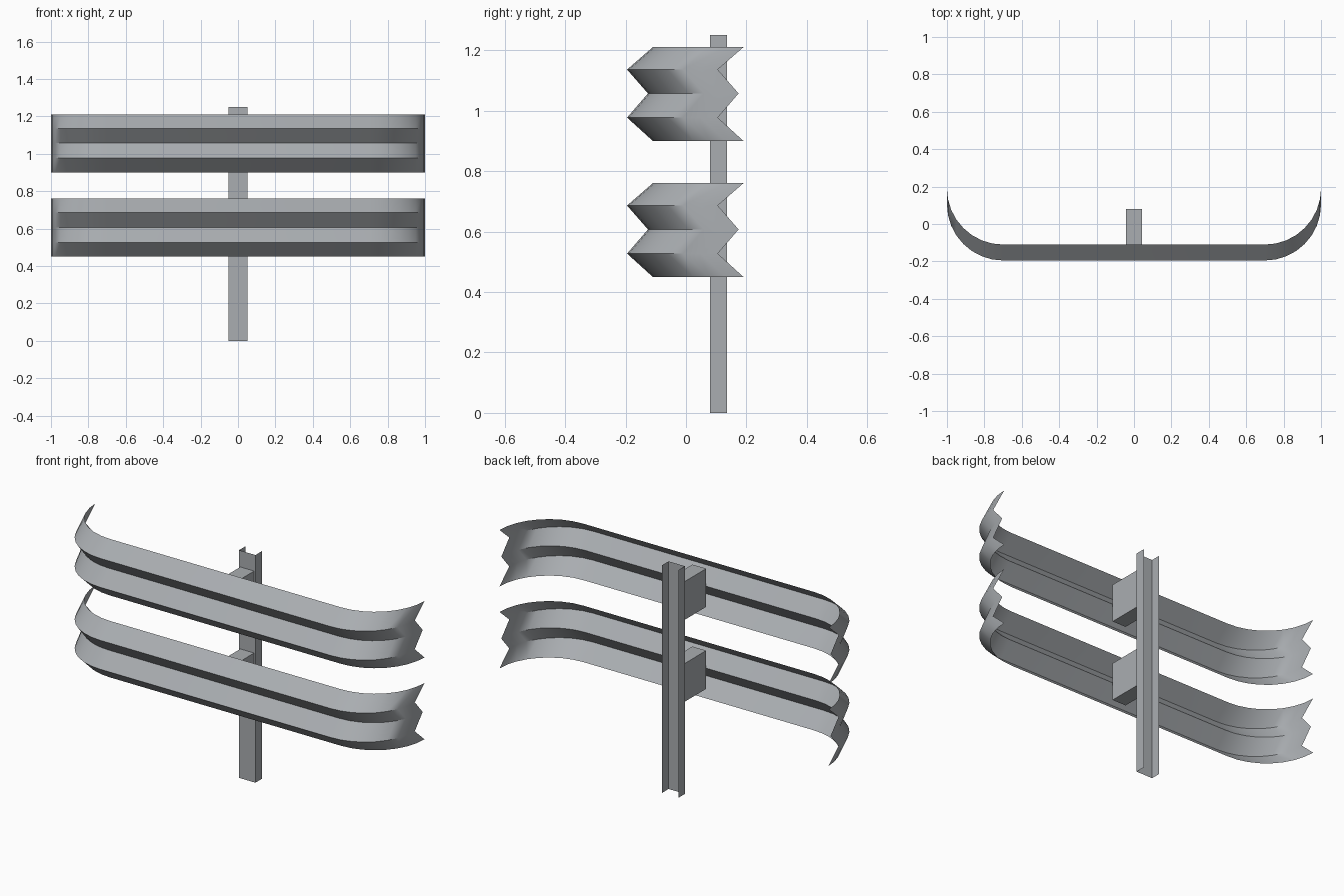
import bpy, bmesh, math

if "Cube" in bpy.data.objects:
    bpy.data.objects.remove(bpy.data.objects["Cube"])

steel = bpy.data.materials.new("galvanised grey")
steel.diffuse_color = (0.40, 0.42, 0.44, 1)
steel.use_nodes = True
steel.node_tree.nodes["Principled BSDF"].inputs["Base Color"].default_value = steel.diffuse_color


def make_object(name, bm):
    mesh = bpy.data.meshes.new(name)
    bm.to_mesh(mesh)
    bm.free()
    mesh.materials.append(steel)
    obj = bpy.data.objects.new(name, mesh)
    bpy.context.collection.objects.link(obj)
    return obj


def sheet(name, rows):
    """Thin sheet skinned between successive rows of points."""
    bm = bmesh.new()
    grid = [[bm.verts.new(p) for p in row] for row in rows]
    for a, b in zip(grid, grid[1:]):
        for i in range(len(a) - 1):
            bm.faces.new((a[i], a[i + 1], b[i + 1], b[i]))
    return make_object(name, bm)


# Plan path of a rail: straight middle, ends curved back a quarter turn
R, SEG = 0.3, 8
right = [(0.7 + R * math.sin(t), R * (1 - math.cos(t)))
         for t in (math.pi / 2 * i / SEG for i in range(SEG + 1))]
path = [(-x, y) for x, y in reversed(right)] + right

# W-shaped rail section (y, height above the rail's lower edge)
section = [(-0.11, 0), (-0.195, 0.077), (-0.126, 0.157), (-0.195, 0.236), (-0.11, 0.31)]

for label, z0 in (("lower", 0.45), ("upper", 0.90)):
    # Rail
    rail = sheet(label + "_rail", [[(x, y + sy, z0 + sz) for x, y in path] for sy, sz in section])
    bpy.ops.object.select_all(action='DESELECT')
    rail.select_set(True)
    bpy.context.view_layer.objects.active = rail
    bpy.ops.object.shade_smooth_by_angle(angle=math.radians(40))

    # Spacer block between rail and post
    bm = bmesh.new()
    bmesh.ops.create_cube(bm, size=1)
    bmesh.ops.scale(bm, vec=(0.084, 0.195, 0.21), verts=bm.verts)
    bmesh.ops.translate(bm, vec=(0, -0.0175, z0 + 0.155), verts=bm.verts)
    make_object(label + "_spacer", bm)

# Channel post, open to the back
channel = [(-0.05, 0.135), (-0.05, 0.08), (0.05, 0.08), (0.05, 0.135)]
sheet("post", [[(x, y, z) for x, y in channel] for z in (0, 1.25)])
